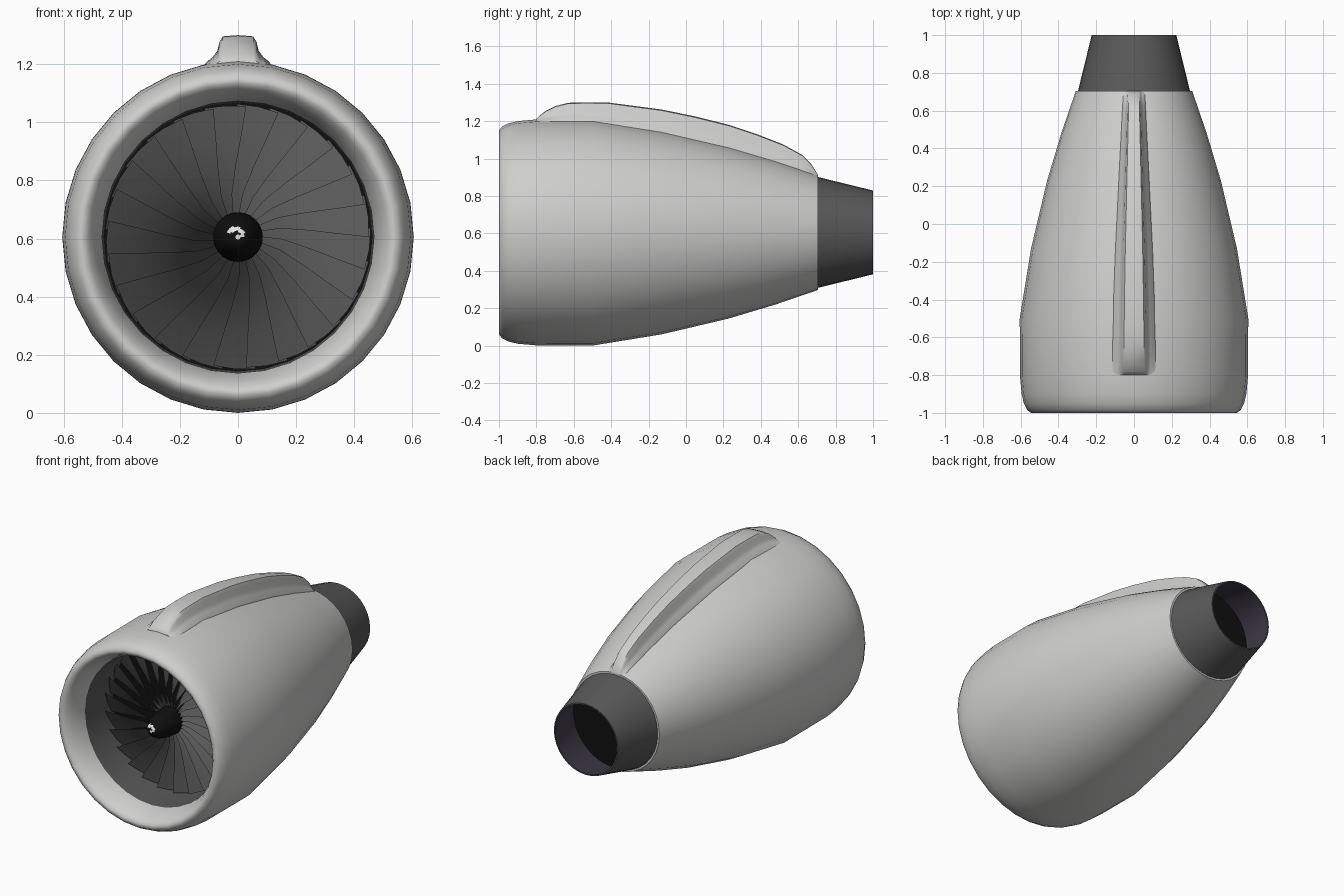
import bpy, bmesh, math

cube = bpy.data.objects.get("Cube")
if cube:
    bpy.data.objects.remove(cube, do_unlink=True)

AXIS_Z = 0.605


def material(name, rgb, rough=0.5):
    m = bpy.data.materials.new(name)
    m.use_nodes = True
    m.diffuse_color = (*rgb, 1)
    bsdf = m.node_tree.nodes["Principled BSDF"]
    bsdf.inputs["Base Color"].default_value = (*rgb, 1)
    bsdf.inputs["Roughness"].default_value = rough
    return m


SHELL = material("light grey paint", (0.62, 0.62, 0.61))
METAL = material("dark grey metal", (0.1, 0.1, 0.1))
LINER = material("violet grey liner", (0.06, 0.05, 0.08))
BLACK = material("black", (0.005, 0.005, 0.005))
WHITE = material("white", (0.8, 0.8, 0.8))


def finish(name, bm, mats, angle=35, rule=None):
    bmesh.ops.remove_doubles(bm, verts=bm.verts, dist=1e-5)
    if rule:
        for f in bm.faces:
            f.material_index = rule(f.calc_center_median())
    mesh = bpy.data.meshes.new(name)
    bm.to_mesh(mesh)
    bm.free()
    for m in mats:
        mesh.materials.append(m)
    mesh.shade_smooth()
    mesh.set_sharp_from_angle(angle=math.radians(angle))
    ob = bpy.data.objects.new(name, mesh)
    bpy.context.collection.objects.link(ob)
    return ob


def skin(bm, rows, closed):
    """Join equal rows of points with quads."""
    rows = [[bm.verts.new(p) for p in row] for row in rows]
    n = len(rows[0])
    for a, b in zip(rows, rows[1:]):
        for j in range(n if closed else n - 1):
            k = (j + 1) % n
            bm.faces.new((a[j], b[j], b[k], a[k]))
    return rows


def polar(y, r, a):
    return (r * math.cos(a), y, AXIS_Z + r * math.sin(a))


def revolve(name, profile, mats, sides=32, angle=35, rule=None):
    bm = bmesh.new()
    skin(bm, [[polar(y, r, math.tau * i / sides) for i in range(sides)]
              for y, r in profile], True)
    return finish(name, bm, mats, angle, rule)


def lerp_table(table, y):
    for (y0, v0), (y1, v1) in zip(table, table[1:]):
        if y <= y1:
            return v0 + (v1 - v0) * (y - y0) / (y1 - y0)
    return table[-1][1]


# Nacelle: intake lip, outer cowl and rear closing ring
outer = [(-1, 0.545), (-0.985, 0.565), (-0.95, 0.583), (-0.9, 0.595), (-0.8, 0.604),
         (-0.5, 0.605), (-0.13, 0.545), (0.23, 0.46), (0.48, 0.385), (0.705, 0.308)]
lip = [(-0.86, 0.468), (-0.9, 0.476), (-0.95, 0.494), (-0.985, 0.514), (-0.998, 0.53)]
revolve("nacelle", lip + outer + [(0.705, 0.28)], [SHELL], angle=45)

# Intake duct behind the lip, and the wall behind the fan
revolve("intake_duct", [(-0.58, 0.462), (-0.86, 0.468)], [METAL])
revolve("fan_back_wall", [(-0.59, 0), (-0.59, 0.464)], [BLACK])

# Exhaust nozzle: outer cone, inner liner and black end wall
revolve("exhaust_nozzle",
        [(0.69, 0.3), (1, 0.224), (1, 0.216), (0.72, 0.284), (0.72, 0)],
        [METAL, LINER, BLACK],
        rule=lambda c: 2 if c.y < 0.73 else
        int(math.hypot(c.x, c.z - AXIS_Z) < 0.253 and c.y < 0.99))

# Fan blades: swept, pitched and overlapping
BLADES = 25
bm = bmesh.new()
sweep = [(0.06, 0.3), (0.15, 0.2), (0.25, 0.09), (0.35, 0.03), (0.45, 0)]
for b in range(BLADES):
    base = math.tau * b / BLADES
    rows = []
    for r, off in sweep:
        row = []
        for s in (0, 0.5, 1):
            tip = 0.008 * s if r > 0.4 else 0
            row.append(polar(-0.69 + 0.07 * s, r + tip, base + off + 0.32 * s))
        rows.append(row)
    skin(bm, rows, False)
finish("fan_blades", bm, [METAL], angle=40)


# Spinner with a painted spiral mark
def spiral(c):
    x, z = c.x, c.z - AXIS_Z
    rad, ang = math.hypot(x, z), math.atan2(z, x)
    if rad < 0.012:
        return 1
    mark = 0.014 + 0.026 * ang / math.pi
    return int(0 <= ang < 2.8 and abs(rad - mark) < 0.008)


dome = [(-0.87 + 0.2 * (1 - math.cos(t)), 0.085 * math.sin(t) ** 0.9)
        for t in (math.pi / 2 * i / 20 for i in range(21))]
revolve("spinner", dome, [BLACK, WHITE], sides=48, rule=spiral)

# Pylon fairing: lofted flared sections following the cowl
crest = [(-0.8, 1.212), (-0.78, 1.232), (-0.75, 1.255), (-0.7, 1.28), (-0.63, 1.298),
         (-0.55, 1.3), (-0.42, 1.3), (-0.13, 1.262), (0.05, 1.225), (0.23, 1.18), (0.38, 1.13),
         (0.52, 1.075), (0.62, 1.02), (0.67, 0.97), (0.705, 0.914)]
width = [(-0.8, 0.118), (-0.3, 0.108), (0.2, 0.083), (0.705, 0.058)]
half = [(1, 0), (0.95, 0.12), (0.75, 0.3), (0.62, 0.5), (0.56, 0.78), (0.46, 0.96)]
section = [(-w, h) for w, h in half] + [(0, 1)] + [(w, h) for w, h in reversed(half)]
bm = bmesh.new()
rows = []
for y, top in crest:
    wide, r = lerp_table(width, y), lerp_table(outer, y)
    foot = AXIS_Z + math.sqrt(r * r - wide * wide) - 0.004
    rows.append([(w * wide, y, foot + (top - foot) * h) for w, h in section])
rings = skin(bm, rows, False)
bm.faces.new(rings[0][::-1])
bm.faces.new(rings[-1])
bmesh.ops.recalc_face_normals(bm, faces=bm.faces)
if sum(f.normal.z * f.calc_area() for f in bm.faces) < 0:
    bmesh.ops.reverse_faces(bm, faces=bm.faces)
finish("pylon_fairing", bm, [SHELL], angle=50)
